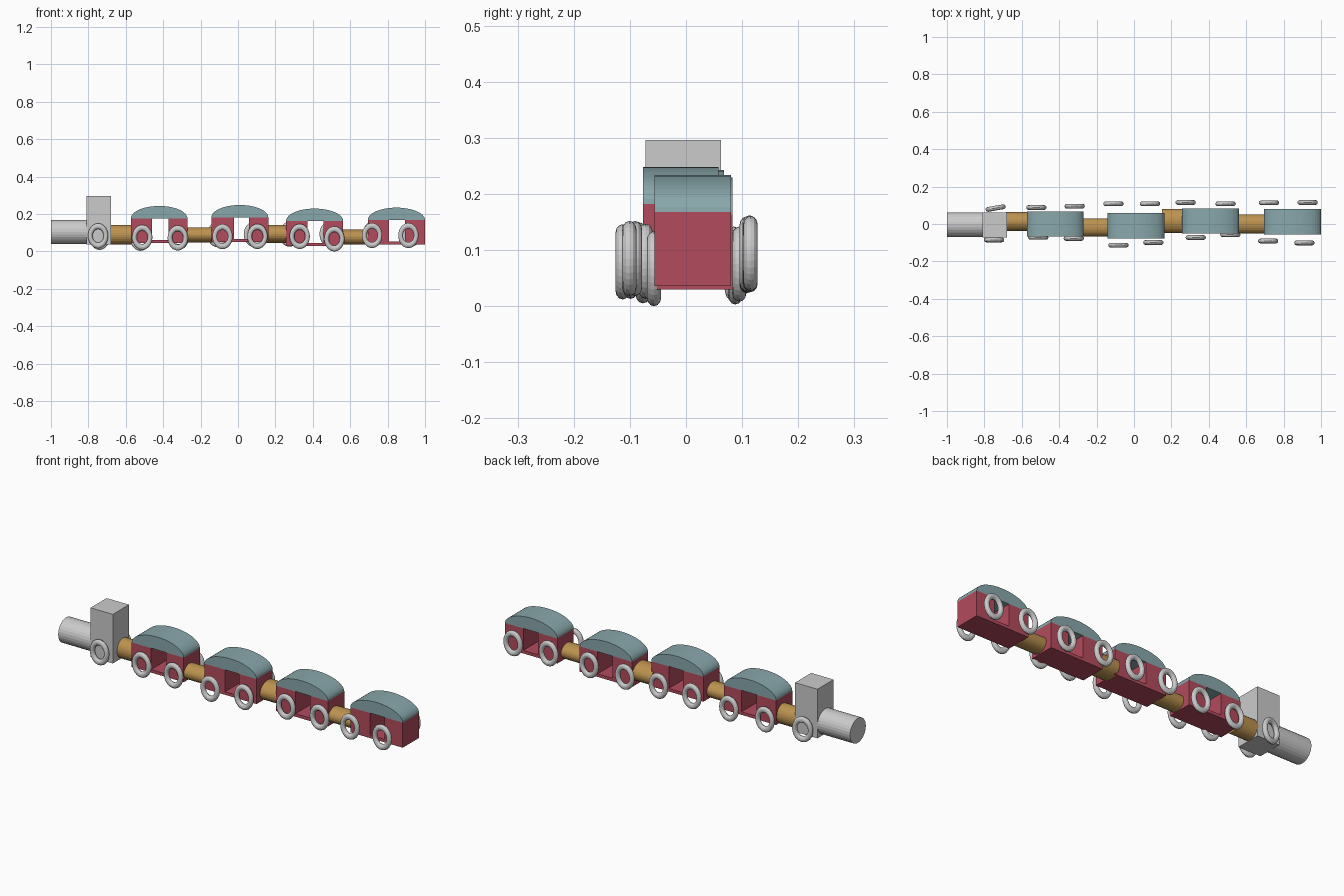
import bpy, bmesh, math
from mathutils import Matrix

if "Cube" in bpy.data.objects:
    bpy.data.objects.remove(bpy.data.objects["Cube"])


def material(name, rgb):
    m = bpy.data.materials.new(name)
    m.diffuse_color = (*rgb, 1)
    m.use_nodes = True
    m.node_tree.nodes["Principled BSDF"].inputs["Base Color"].default_value = m.diffuse_color
    return m


RED = material("red", (0.45, 0.07, 0.11))
TEAL = material("teal", (0.25, 0.39, 0.41))
TAN = material("tan", (0.50, 0.29, 0.08))


def finish(name, bm, mat=None):
    bmesh.ops.recalc_face_normals(bm, faces=bm.faces)
    me = bpy.data.meshes.new(name)
    bm.to_mesh(me)
    bm.free()
    ob = bpy.data.objects.new(name, me)
    bpy.context.collection.objects.link(ob)
    if mat:
        me.materials.append(mat)
    return ob


def extrude_y(name, profile, y0, y1, mat=None):
    """Extrude an x-z outline from y0 to y1."""
    bm = bmesh.new()
    face = bm.faces.new([bm.verts.new((x, y0, z)) for x, z in profile])
    geom = bmesh.ops.extrude_face_region(bm, geom=[face])["geom"]
    verts = [g for g in geom if isinstance(g, bmesh.types.BMVert)]
    bmesh.ops.translate(bm, verts=verts, vec=(0, y1 - y0, 0))
    return finish(name, bm, mat)


def rod(name, x0, x1, y, z, ry, rz, mat=None):
    """Cylinder along x with an elliptical section."""
    bm = bmesh.new()
    bmesh.ops.create_cone(bm, cap_ends=True, segments=28, radius1=1, radius2=1, depth=1)
    bmesh.ops.transform(bm, verts=bm.verts, matrix=Matrix.Translation(((x0 + x1) / 2, y, z))
                        @ Matrix.Diagonal((x1 - x0, ry, rz, 1))
                        @ Matrix.Rotation(math.pi / 2, 4, 'Y'))
    return finish(name, bm, mat)


def wheel(name, x, y, z, turn=0):
    """Oval tyre ring standing in the x-z plane."""
    bpy.ops.mesh.primitive_torus_add(major_segments=32, minor_segments=12,
                                     major_radius=0.0515, minor_radius=0.0155,
                                     location=(x, y, z),
                                     rotation=(math.pi / 2, 0, math.radians(turn)))
    ob = bpy.context.object
    ob.name = name
    ob.scale = (0.81, 1, 0.82)


# Engine: boiler and tall cab
rod("engine_boiler", -1.0, -0.75, -0.004, 0.104, 0.066, 0.065)
extrude_y("engine_cab", [(-0.81, 0.037), (-0.68, 0.037), (-0.68, 0.296), (-0.81, 0.296)],
          -0.072, 0.062)

# Cars: left, right, window left, window right, y0, y1, bottom, roof base, roof top
CARS = [
    (-0.573, -0.270, -0.460, -0.372, -0.067, 0.068, 0.046, 0.175, 0.243),
    (-0.142, 0.162, -0.022, 0.060, -0.077, 0.058, 0.050, 0.182, 0.248),
    (0.257, 0.562, 0.372, 0.457, -0.052, 0.083, 0.030, 0.163, 0.229),
    (0.694, 1.000, 0.808, 0.893, -0.056, 0.080, 0.036, 0.168, 0.234),
]
for i, (x0, x1, w0, w1, y0, y1, zb, zr, zt) in enumerate(CARS, 1):
    # U-shaped body open through the middle
    floor = zb + 0.016
    extrude_y(f"car_{i}_body", [(x0, zb), (x1, zb), (x1, zr), (w1, zr), (w1, floor),
                                (w0, floor), (w0, zr), (x0, zr)], y0, y1, RED)
    # Half-oval roof
    cx, rx, n = (x0 + x1) / 2, (x1 - x0) / 2, 24
    arc = [(cx + rx * math.cos(math.pi * k / n), zr + (zt - zr) * math.sin(math.pi * k / n))
           for k in range(n + 1)]
    extrude_y(f"car_{i}_roof", arc, y0, y1, TEAL)

# Couplings between the vehicles
COUPLINGS = [
    (-0.685, -0.57, 0.013, 0.088, 0.050, 0.052),
    (-0.275, -0.137, -0.018, 0.088, 0.048, 0.040),
    (0.15, 0.26, 0.016, 0.093, 0.064, 0.049),
    (0.557, 0.70, 0.000, 0.076, 0.050, 0.040),
]
for i, c in enumerate(COUPLINGS, 1):
    rod(f"coupling_{i}", *c, TAN)

# Wheels on the front side and on the back side
FRONT = [(-0.748, -0.085, 0.083), (-0.512, -0.071, 0.075), (-0.322, -0.077, 0.072),
         (-0.083, -0.113, 0.079), (0.104, -0.099, 0.080), (0.330, -0.072, 0.080),
         (0.515, -0.057, 0.067), (0.717, -0.091, 0.085), (0.911, -0.101, 0.085)]
BACK = [(-0.740, 0.085, 0.075, 10), (-0.522, 0.088, 0.070), (-0.317, 0.095, 0.075),
        (-0.110, 0.108, 0.090), (0.085, 0.108, 0.092), (0.276, 0.115, 0.092),
        (0.490, 0.108, 0.093), (0.722, 0.113, 0.095), (0.928, 0.115, 0.094)]
for side, wheels in (("front", FRONT), ("back", BACK)):
    for i, w in enumerate(wheels, 1):
        wheel(f"{side}_wheel_{i}", *w)
